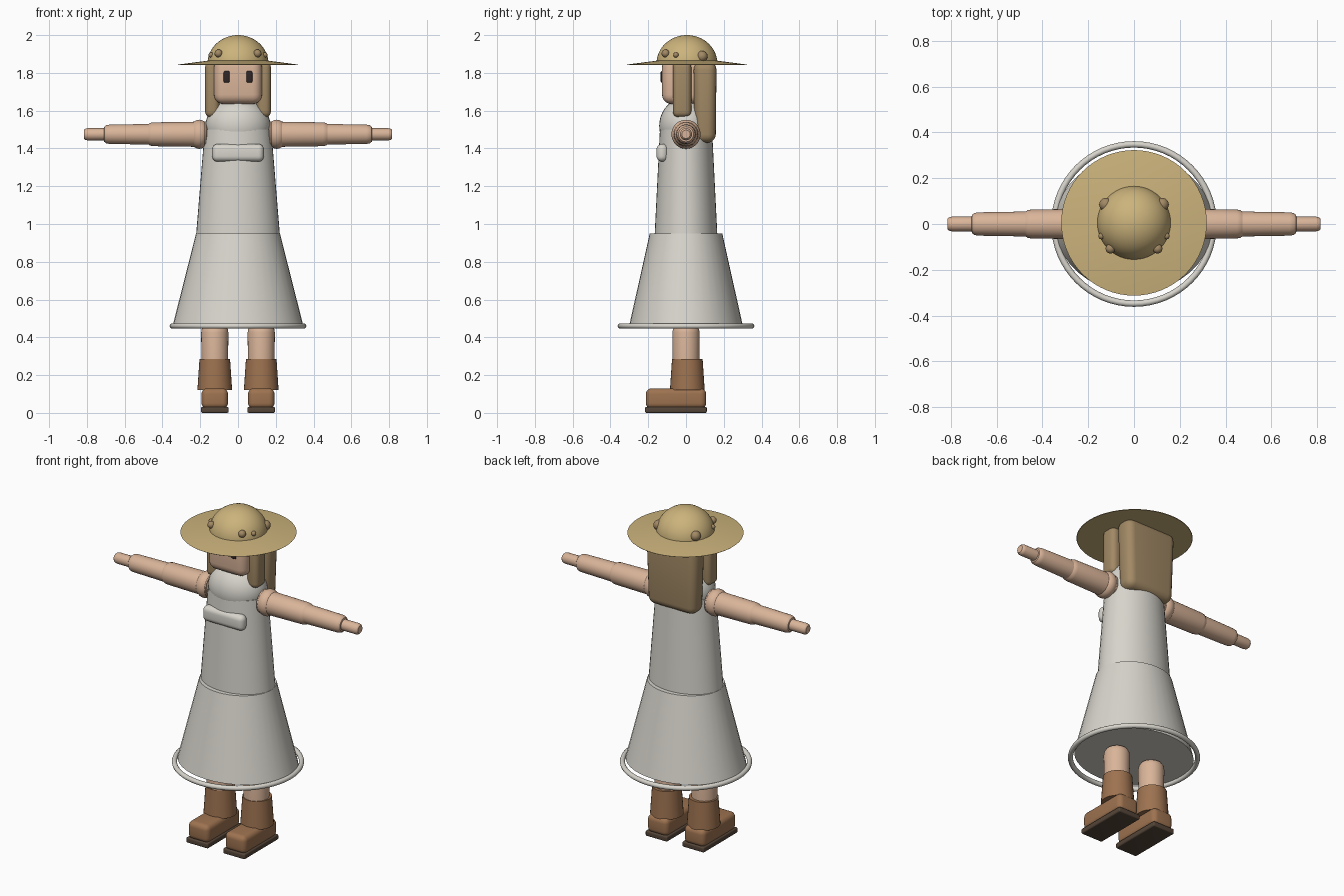
import bpy, bmesh, math
from mathutils import Matrix, Vector

if "Cube" in bpy.data.objects:
    bpy.data.objects.remove(bpy.data.objects["Cube"])


def mat(name, c):
    m = bpy.data.materials.new(name)
    m.diffuse_color = (*c, 1)
    m.use_nodes = True
    m.node_tree.nodes["Principled BSDF"].inputs["Base Color"].default_value = m.diffuse_color
    return m


SKIN = mat("skin", (0.70, 0.46, 0.32))
DRESS = mat("cloth", (0.68, 0.66, 0.60))
STRAW = mat("straw", (0.60, 0.45, 0.20))
HAIR = mat("hair_brown", (0.36, 0.25, 0.13))
BOOT = mat("leather", (0.34, 0.17, 0.08))
SOLE = mat("sole_dark", (0.09, 0.06, 0.04))
EYE = mat("eye_black", (0.03, 0.02, 0.02))


def finish(name, bm, material):
    bmesh.ops.recalc_face_normals(bm, faces=bm.faces[:])
    me = bpy.data.meshes.new(name)
    bm.to_mesh(me)
    bm.free()
    me.materials.append(material)
    ob = bpy.data.objects.new(name, me)
    bpy.context.collection.objects.link(ob)
    bpy.ops.object.select_all(action='DESELECT')
    ob.select_set(True)
    bpy.context.view_layer.objects.active = ob
    bpy.ops.object.shade_smooth_by_angle(angle=math.radians(35))
    return ob


def loft(name, profile, material, xform=Matrix(), n=40):
    """Stack of elliptical rings (rx, ry, z), capped at both ends."""
    bm = bmesh.new()
    rings = []
    for rx, ry, z in profile:
        rings.append([bm.verts.new(xform @ Vector((rx * math.cos(2 * math.pi * i / n),
                                                   ry * math.sin(2 * math.pi * i / n), z)))
                      for i in range(n)])
    for a, b in zip(rings, rings[1:]):
        for i in range(n):
            j = (i + 1) % n
            bm.faces.new((a[i], a[j], b[j], b[i]))
    bm.faces.new(rings[0])
    bm.faces.new(rings[-1])
    return finish(name, bm, material)


def ball(name, loc, size, material):
    bm = bmesh.new()
    bmesh.ops.create_uvsphere(bm, u_segments=32, v_segments=20, radius=1)
    bm.transform(Matrix.Translation(loc) @ Matrix.Diagonal((*size, 1)))
    return finish(name, bm, material)


def box(name, lo, hi, r, material, taper=1.0):
    """Rounded box between two corners; taper narrows the bottom."""
    bm = bmesh.new()
    bmesh.ops.create_cube(bm, size=1)
    lo, hi = Vector(lo), Vector(hi)
    c, d = (lo + hi) / 2, hi - lo
    for v in bm.verts:
        k = taper if v.co.z < 0 else 1
        v.co = Vector((c.x + v.co.x * d.x * k, c.y + v.co.y * d.y * k, c.z + v.co.z * d.z))
    bmesh.ops.bevel(bm, geom=bm.edges[:], offset=r, segments=5, profile=0.5, affect='EDGES')
    return finish(name, bm, material)


# dress: bodice, shoulders, skirt, hem ring, chest pocket
loft("bodice", [(0.222, 0.166, 0.94), (0.176, 0.138, 1.50)], DRESS)
ball("shoulder_yoke", (0, 0, 1.52), (0.172, 0.142, 0.15), DRESS)
loft("skirt", [(0.345, 0.30, 0.465), (0.222, 0.192, 0.95)], DRESS)
bpy.ops.mesh.primitive_torus_add(major_radius=0.348, minor_radius=0.014, major_segments=64,
                                 minor_segments=12, location=(0, 0, 0.46))
hem = bpy.context.object
hem.name = "hem_ring"
hem.data.materials.append(DRESS)
bpy.ops.object.shade_smooth()
box("chest_pocket", (-0.137, -0.156, 1.33), (0.137, -0.095, 1.424), 0.0295, DRESS)

# head, neck
box("head", (-0.127, -0.127, 1.635), (0.127, 0.11, 1.88), 0.05, SKIN)
loft("neck", [(0.06, 0.06, 1.58), (0.06, 0.06, 1.68)], SKIN)

# hat: thin conical brim and dome
hat = Matrix.Translation((0, 0.005, 0))
loft("hat_brim", [(0.316, 0.316, 1.842), (0.318, 0.318, 1.844), (0.15, 0.15, 1.866)], STRAW, hat, 64)
dome = [(0.161 * math.cos(a), 0.161 * math.cos(a), 1.85 + 0.15 * math.sin(a))
        for a in [math.pi / 2 * i / 14 * 0.985 for i in range(15)]]
loft("hat_crown", dome, STRAW, hat, 48)

# back hair
box("back_hair", (-0.172, 0.04, 1.43), (0.172, 0.162, 1.86), 0.045, HAIR, 0.92)

for s, side in ((-1, "left"), (1, "right")):
    def span(name, x0, x1, y0, y1, z0, z1, r, m, s=s, **k):
        a, b = sorted((s * x0, s * x1))
        return box(name, (a, y0, z0), (b, y1, z1), r, m, **k)

    # eyes, side locks, tufts showing through the hat
    span(side + "_eye", 0.044, 0.076, -0.134, -0.115, 1.748, 1.81, 0.0085, EYE)
    span(side + "_hair_lock", 0.098, 0.174, -0.07, 0.028, 1.565, 1.86, 0.03, HAIR)
    for i, (p, r) in enumerate((((0.103, -0.108, 1.903), 0.021), ((0.142, -0.053, 1.895), 0.014),
                                ((0.123, 0.085, 1.888), 0.029))):
        ball(f"{side}_hair_tuft_{i}", (s * p[0], p[1], p[2]), (r, r, r), HAIR)

    # arm: shoulder and upper arm, forearm, hand
    arm = Matrix.Translation((0, 0, 1.475)) @ Matrix.Rotation(s * math.pi / 2, 4, 'Y')

    def limb(name, pts, xf, m=SKIN):
        return loft(name, [(r, r, z) for r, z in pts], xf and m, xf, 32)

    ball(side + "_shoulder", (s * 0.205, 0, 1.475), (0.057, 0.077, 0.077), SKIN)
    limb(side + "_upper_arm", [(0.068, 0.17), (0.066, 0.25), (0.063, 0.45), (0.060, 0.465),
                               (0.050, 0.48), (0.03, 0.485)], arm)
    limb(side + "_forearm", [(0.055, 0.44), (0.051, 0.68), (0.048, 0.698), (0.04, 0.708),
                             (0.028, 0.711)], arm)
    limb(side + "_hand", [(0.032, 0.68), (0.032, 0.797), (0.029, 0.809), (0.022, 0.816)], arm)

    # leg, boot shaft, foot, sole
    leg = Matrix.Translation((s * 0.123, 0, 0))
    limb(side + "_leg", [(0.07, 0.2), (0.072, 0.425), (0.069, 0.443), (0.06, 0.457),
                         (0.045, 0.466)], leg)
    boot = Matrix.Translation((s * 0.123, 0.007, 0))
    limb(side + "_boot_shaft", [(0.092, 0.12), (0.081, 0.285)], boot, BOOT)
    span(side + "_boot_foot", 0.053, 0.193, -0.213, 0.107, 0.022, 0.13, 0.03, BOOT)
    span(side + "_boot_sole", 0.05, 0.196, -0.217, 0.11, 0.0, 0.032, 0.008, SOLE)
